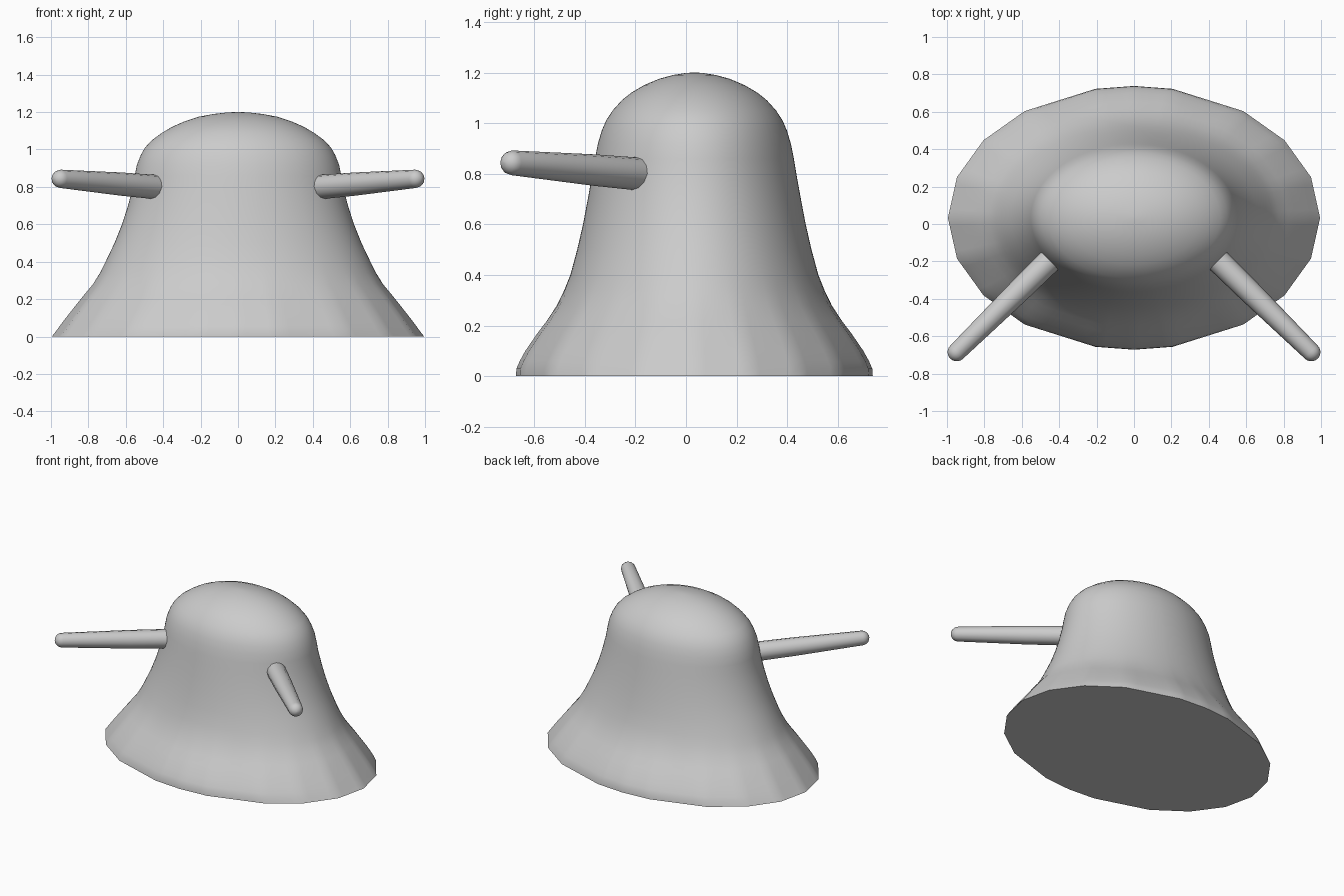
import bpy, bmesh, math
from mathutils import Vector

if "Cube" in bpy.data.objects:
    bpy.data.objects.remove(bpy.data.objects["Cube"])

grey = bpy.data.materials.new("plain grey")
grey.diffuse_color = (0.6, 0.6, 0.6, 1)
grey.use_nodes = True
grey.node_tree.nodes["Principled BSDF"].inputs["Base Color"].default_value = grey.diffuse_color


def finish(name, bm, angle):
    bmesh.ops.recalc_face_normals(bm, faces=bm.faces)
    mesh = bpy.data.meshes.new(name)
    bm.to_mesh(mesh)
    bm.free()
    mesh.materials.append(grey)
    obj = bpy.data.objects.new(name, mesh)
    bpy.context.collection.objects.link(obj)
    bpy.ops.object.select_all(action='DESELECT')
    obj.select_set(True)
    bpy.context.view_layer.objects.active = obj
    bpy.ops.object.shade_smooth_by_angle(angle=math.radians(angle))
    return obj


def loft(bm, rings):
    """Skin closed rings of points and cap both ends."""
    loops = [[bm.verts.new(p) for p in r] for r in rings]
    for a, b in zip(loops, loops[1:]):
        for i in range(len(a)):
            j = (i + 1) % len(a)
            bm.faces.new((a[i], a[j], b[j], b[i]))
    bm.faces.new(loops[0][::-1])
    bm.faces.new(loops[-1])


# Bell body: height, half width, half depth
profile = [(0, .995, .705), (.03, .972, .703), (.06, .95, .69), (.1, .92, .668),
           (.17, .865, .62), (.22, .825, .582), (.28, .775, .543), (.34, .738, .514),
           (.4, .708, .49), (.5, .66, .463), (.6, .62, .44), (.7, .588, .421),
           (.8, .562, .403), (.86, .552, .393), (.92, .54, .381), (.97, .52, .366),
           (1.01, .497, .349), (1.05, .46, .323), (1.09, .405, .287), (1.12, .354, .25),
           (1.15, .287, .199), (1.175, .21, .14), (1.19, .13, .085), (1.198, .055, .035),
           (1.2, .012, .008)]

# Corners of the faceted rim, one quarter mirrored all round
quarter = [0, 18, 36, 54, 78]
corners = (quarter + [90] + [180 - a for a in quarter[::-1]]
           + [180 + a for a in quarter[1:]] + [270] + [360 - a for a in quarter[:0:-1]])
corners = [math.radians(a) for a in corners]
SUB = 5


def body_ring(z, rx, ry):
    facet = min(1, max(0, (.38 - z) / .28))   # rim is faceted, upper body round
    pts = []
    for i, a in enumerate(corners):
        b = corners[(i + 1) % len(corners)]
        if b <= a:
            b += 2 * math.pi
        pa, pb = Vector((math.cos(a), math.sin(a))), Vector((math.cos(b), math.sin(b)))
        for k in range(SUB):
            t = k / SUB
            u = a + (b - a) * t
            p = Vector((math.cos(u), math.sin(u))).lerp(pa.lerp(pb, t), facet)
            pts.append((p.x * rx, .033 + p.y * ry, z))
    return pts


bm = bmesh.new()
loft(bm, [body_ring(*row) for row in profile])
finish("bell_body", bm, 40)


# Tapered arms with rounded tips, mirrored left and right
def arm(name, side):
    start, end = Vector((side * .452, -.198, .8)), Vector((side * .948, -.685, .843))
    axis = (end - start).normalized()
    across = axis.cross(Vector((0, 0, 1))).normalized()
    up = across.cross(axis)
    sections = [(start.lerp(end, t), r) for t, r in ((0, .065), (.35, .062), (.7, .055), (1, .049))]
    for k in range(1, 6):
        a = math.radians(k * 17.5)
        sections.append((end + axis * .049 * math.sin(a), .049 * math.cos(a)))
    rings = []
    for c, r in sections:
        angles = [2 * math.pi * i / 12 for i in range(12)]
        rings.append([c + across * (r * math.cos(a)) + up * (r * math.sin(a)) for a in angles])
    b = bmesh.new()
    loft(b, rings)
    finish(name, b, 35)


arm("right_arm", 1)
arm("left_arm", -1)
